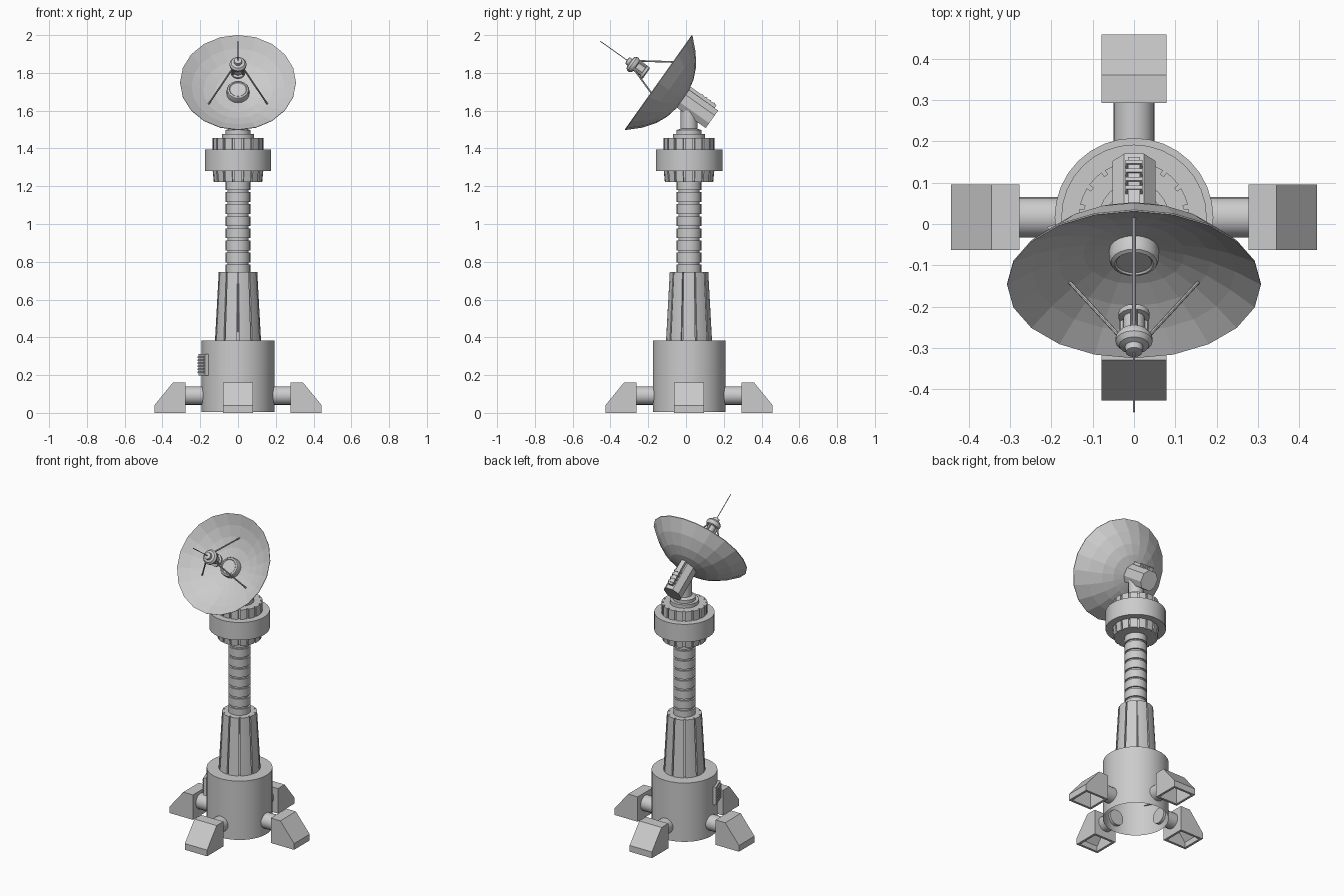
import bpy, bmesh, math
from mathutils import Matrix, Vector

if "Cube" in bpy.data.objects:
    bpy.data.objects.remove(bpy.data.objects["Cube"])

CY = 0.016                                   # column axis offset in y
COL = Matrix.Translation((0, CY, 0))
# dish frame: local z points out of the dish, origin at the rim centre
U, N = Vector((0, 0.579, 0.816)), Vector((0, -0.816, 0.579))
DISH = Matrix(((1, 0, 0, 0),
               (0, U.y, N.y, -0.147),
               (0, U.z, N.z, 1.75),
               (0, 0, 0, 1)))


def finish(name, bm, mat, smooth=True):
    bmesh.ops.remove_doubles(bm, verts=bm.verts, dist=1e-5)
    bmesh.ops.recalc_face_normals(bm, faces=bm.faces)
    me = bpy.data.meshes.new(name)
    bm.to_mesh(me)
    bm.free()
    me.transform(mat)
    ob = bpy.data.objects.new(name, me)
    bpy.context.collection.objects.link(ob)
    if smooth:
        bpy.ops.object.select_all(action='DESELECT')
        bpy.context.view_layer.objects.active = ob
        ob.select_set(True)
        bpy.ops.object.shade_smooth_by_angle(angle=math.radians(30))
    return ob


def lathe(name, profile, n, mat=COL, smooth=True):
    """Spin (radius, height) points round local z."""
    bm = bmesh.new()
    rings = [[bm.verts.new((r * math.cos(2 * math.pi * i / n), r * math.sin(2 * math.pi * i / n), z))
              for i in range(n)] for r, z in profile]
    for a, b in zip(rings, rings[1:]):
        for i in range(n):
            j = (i + 1) % n
            bm.faces.new((a[i], a[j], b[j], b[i]))
    return finish(name, bm, mat, smooth)


def cyl(name, r, z0, z1, n=24, mat=COL):
    return lathe(name, [(0, z0), (r, z0), (r, z1), (0, z1)], n, mat)


def gear(name, teeth, bottom, top, gap, z0, z1):
    """Notched ring; bottom and top are (outer, groove) radii, gap is the notch share."""
    bm = bmesh.new()
    step = 2 * math.pi / teeth
    loops = []
    for (ro, ri), z in ((bottom, z0), (top, z1)):
        loop = []
        for k in range(teeth):
            a0 = k * step                    # middle of a tooth
            h = step * (1 - gap) / 2
            for r, a in ((ri, a0 - h), (ro, a0 - h), (ro, a0), (ro, a0 + h), (ri, a0 + h)):
                loop.append(bm.verts.new((r * math.cos(a), r * math.sin(a), z)))
        loops.append(loop)
    a, b = loops
    m = len(a)
    for i in range(m):
        bm.faces.new((a[i], a[(i + 1) % m], b[(i + 1) % m], b[i]))
    bm.faces.new(a)
    bm.faces.new(b)
    return finish(name, bm, COL)


def prism(name, section, d0, d1, mat, open_base=False):
    """Extrude an (x, y) section along local z."""
    bm = bmesh.new()
    a = [bm.verts.new((x, y, d0)) for x, y in section]
    b = [bm.verts.new((x, y, d1)) for x, y in section]
    m = len(a)
    for i in range(m):
        if open_base and i == 0:
            continue
        bm.faces.new((a[i], a[(i + 1) % m], b[(i + 1) % m], b[i]))
    bm.faces.new(a)
    bm.faces.new(b)
    return finish(name, bm, mat, False)


def rod(name, p, q, r, n=8):
    p, q = DISH @ Vector(p), DISH @ Vector(q)
    rot = (q - p).to_track_quat('Z', 'Y').to_matrix().to_4x4()
    return cyl(name, r, 0, (q - p).length, n, Matrix.Translation(p) @ rot)


# base drum, open underneath
lathe("base_drum", [(0.192, 0.004), (0.192, 0.382), (0, 0.382)], 32)

# four hollow feet on stub pipes
foot_section = [(0.277, 0), (0.443, 0), (0.443, 0.04), (0.345, 0.16), (0.277, 0.16)]
for k, side in enumerate(("right", "back", "left", "front")):
    spin = COL @ Matrix.Rotation(k * math.pi / 2, 4, 'Z')
    foot = prism("foot_" + side, foot_section, -0.079, 0.079,
                 spin @ Matrix.Rotation(math.pi / 2, 4, 'X'), True)
    mod = foot.modifiers.new("wall", 'SOLIDIFY')
    mod.thickness, mod.offset, mod.use_even_offset = 0.015, -1, True
    cyl("foot_pipe_" + side, 0.049, 0.172, 0.285, 20,
        spin @ Matrix.Translation((0, 0, 0.092)) @ Matrix.Rotation(math.pi / 2, 4, 'Y'))

# louvred vent on the side of the base
vent = COL @ Matrix.Rotation(math.radians(200), 4, 'Z')


def vent_box(name, x0, x1, hw, z0, z1):
    prism(name, [(x0, -hw), (x1, -hw), (x1, hw), (x0, hw)], z0, z1, vent)


vent_box("vent_plate", 0.18, 0.205, 0.05, 0.198, 0.312)
for i in range(6):
    z = 0.21 + i * 0.016
    vent_box("vent_slat_%d" % (i + 1), 0.2, 0.212, 0.042, z, z + 0.009)

# tapered ribbed column
gear("ribbed_column", 10, (0.122, 0.108), (0.102, 0.088), 0.12, 0.38, 0.745)

# pole with ring grooves
pole = [(0, 0.74), (0.065, 0.74)]
for i in range(7):
    z = 0.785 + i * 0.064
    pole += [(0.065, z), (0.056, z), (0.056, z + 0.012), (0.065, z + 0.012)]
pole += [(0.065, 1.225), (0, 1.225)]
lathe("grooved_pole", pole, 24)

# head: notched collars around a wide drum
gear("lower_collar", 16, (0.128, 0.118), (0.134, 0.122), 0.2, 1.222, 1.282)
lathe("head_drum", [(0, 1.28), (0.176, 1.28), (0.176, 1.394), (0, 1.394)], 32)
gear("upper_collar", 16, (0.134, 0.122), (0.134, 0.122), 0.2, 1.393, 1.455)
lathe("turntable", [(0.085, 1.45), (0.085, 1.477), (0.066, 1.477), (0.066, 1.497),
                    (0.044, 1.505), (0.044, 1.625), (0, 1.625)], 24)

# motor housing behind the dish with a ridge on top
housing = [(-0.03, -0.052), (0.03, -0.052), (0.052, -0.02), (0.052, 0.03),
           (0.024, 0.062), (-0.024, 0.062), (-0.052, 0.03), (-0.052, -0.02)]
prism("motor_housing", housing, -0.345, -0.13, DISH)
prism("housing_ridge", [(-0.015, 0.055), (0.015, 0.055), (0.015, 0.08), (-0.015, 0.08)],
      -0.322, -0.13, DISH)
for i in range(4):
    d = -0.31 + i * 0.025
    prism("ridge_fin_%d" % (i + 1), [(-0.02, 0.055), (0.02, 0.055), (0.02, 0.084), (-0.02, 0.084)],
          d, d + 0.01, DISH)

# dish: deep outer shell, shallower inner bowl
R = 0.307
outer = [(0, -0.162), (0.06, -0.157), (0.12, -0.144), (0.18, -0.117), (0.245, -0.069), (R, -0.004)]
inner = [(R * t, -0.107 * (1 - t * t)) for t in (1, 0.8, 0.6, 0.4, 0.2, 0)]
lathe("dish", outer + inner, 20, DISH, False)

# centre hub in the bowl
lathe("dish_hub", [(0.06, -0.115), (0.06, -0.075), (0.056, -0.066), (0.047, -0.062),
                   (0.043, -0.066), (0, -0.066)], 20, DISH)

# feed horn held on the dish axis, with needle aerial
lathe("feed_horn", [(0, 0.078), (0.03, 0.078), (0.038, 0.084), (0.038, 0.098), (0.026, 0.1),
                    (0.026, 0.142), (0.038, 0.146), (0.045, 0.158), (0.045, 0.168),
                    (0.036, 0.18), (0.022, 0.184), (0.02, 0.2), (0, 0.204)], 16, DISH)
rod("needle_aerial", (0, 0, 0.2), (0, 0, 0.377), 0.0025, 6)

# three struts and the small blocks clamping them to the horn
for k in range(3):
    a = math.radians(90 + 120 * k)
    c, s = math.cos(a), math.sin(a)
    rod("feed_strut_%d" % (k + 1), (0.18 * c, 0.18 * s, -0.072), (0.036 * c, 0.036 * s, 0.145), 0.0045)
    rod("strut_clamp_%d" % (k + 1), (0.031 * c, 0.031 * s, 0.095), (0.031 * c, 0.031 * s, 0.15), 0.008)
